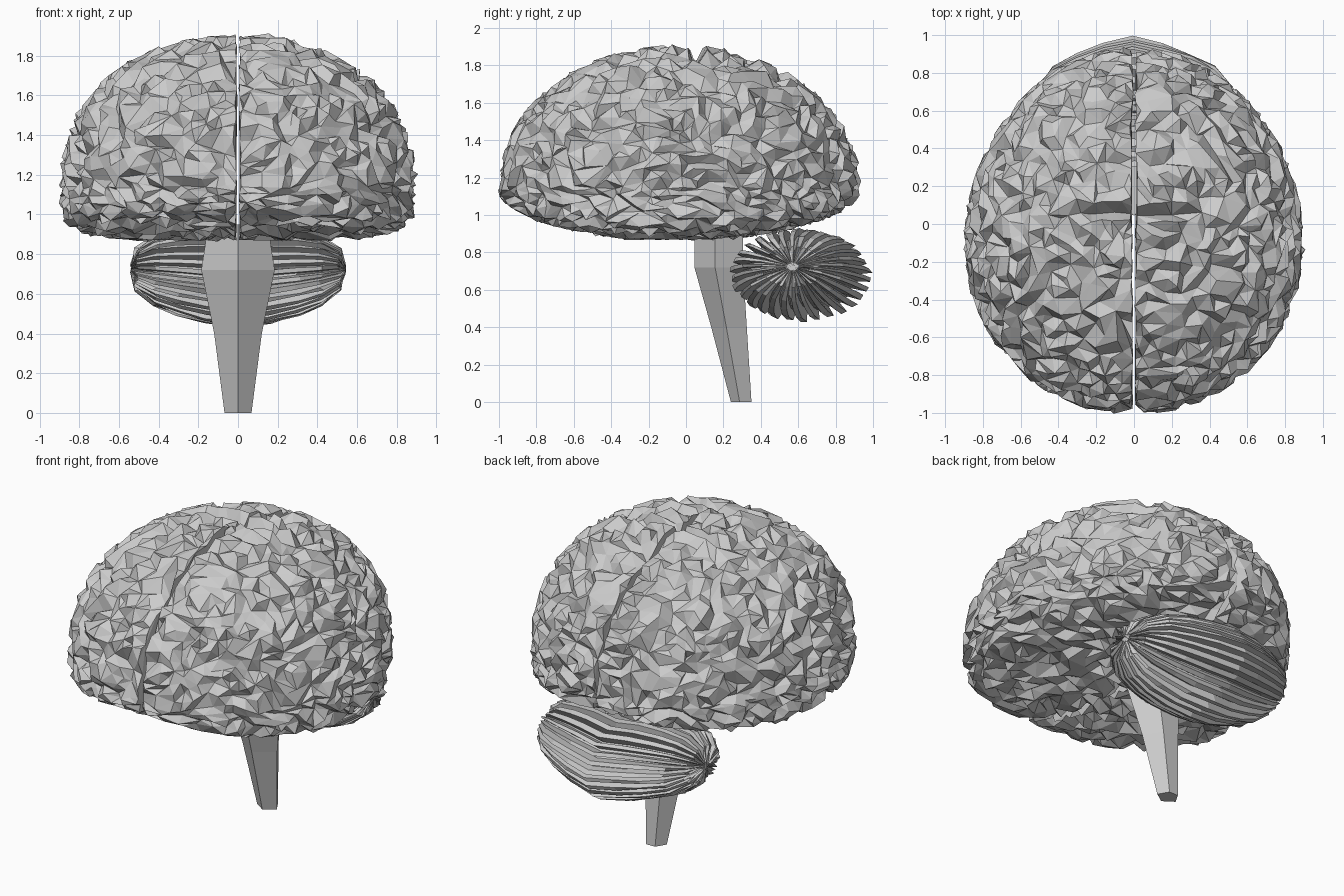
import bpy, bmesh, math, random
from mathutils import Vector, noise

if "Cube" in bpy.data.objects:
    bpy.data.objects.remove(bpy.data.objects["Cube"])

random.seed(4)


def finish(name, bm):
    bmesh.ops.recalc_face_normals(bm, faces=bm.faces)
    me = bpy.data.meshes.new(name)
    bm.to_mesh(me)
    bm.free()
    ob = bpy.data.objects.new(name, me)
    bpy.context.collection.objects.link(ob)
    return ob


def loft(name, rings):
    bm = bmesh.new()
    loops = [[bm.verts.new(p) for p in r] for r in rings]
    for a, b in zip(loops, loops[1:]):
        for i in range(len(a)):
            j = (i + 1) % len(a)
            bm.faces.new((a[i], a[j], b[j], b[i]))
    bm.faces.new(loops[0])
    bm.faces.new(loops[-1])
    return finish(name, bm)


# Brain envelope: domed above, broad and flat below
def envelope(d):
    x, y, z = d
    c = math.sqrt(max(1 - y * y, 1e-9))
    s, t = x / c, z / c
    n = 5 if z < 0 else 2.15
    r = (abs(s) ** n + abs(t) ** n) ** (-1 / n)
    s, t = s * r, t * r
    py = -0.037 + 0.978 * y
    return Vector((0.9 * c * s * (1 - 0.06 * py), py,
                   1.15 + c * t * (0.765 if z > 0 else 0.29)))


# Narrow winding furrows
def furrow(p, side):
    q = p + Vector((7.3 * side, 2.1, 0.4))
    q += 0.06 * noise.noise_vector(q * 4)
    g = 0
    for f, w, depth in ((4.5, 0.13, 0.065), (9.0, 0.2, 0.05)):
        g = max(g, depth * max(0, 1 - abs(noise.noise(q * f)) / w))
    # short central furrow across the crown
    k = abs(p.y - 0.06 + 0.03 * noise.noise(q * 6))
    if p.z > 1.55 and abs(p.x) < 0.42:
        g = max(g, 0.13 * max(0, 1 - k / 0.04) * min(1, (0.42 - abs(p.x)) / 0.2))
    return g + 0.014 * random.random()


# Hemispheres, cut flat along the middle then reduced to coarse facets
for side, name in ((1, "right_hemisphere"), (-1, "left_hemisphere")):
    bm = bmesh.new()
    bmesh.ops.create_icosphere(bm, subdivisions=6, radius=1)
    for v in bm.verts:
        d = v.co.normalized()
        p = envelope(d)
        n = Vector((d.x / 0.88, d.y / 0.96, d.z / 0.6)).normalized()
        p -= n * furrow(p, side)
        p.z = max(p.z, 0.87)
        v.co = p
    bmesh.ops.bisect_plane(bm, geom=bm.verts[:] + bm.edges[:] + bm.faces[:],
                           plane_co=(side * 0.003, 0, 0), plane_no=(side, 0, 0),
                           clear_inner=True)
    rim = [e for e in bm.edges if e.is_boundary]
    # ragged edge of the long middle fissure
    for v in {v for e in rim for v in e.verts}:
        v.co.x += side * random.uniform(0, 0.012)
    bmesh.ops.holes_fill(bm, edges=rim)
    bmesh.ops.triangulate(bm, faces=[f for f in bm.faces if len(f.verts) > 3])
    ob = finish(name, bm)
    dec = ob.modifiers.new("facets", 'DECIMATE')
    dec.ratio = 0.2

# Cerebellum: toothed rings strung along x, swept forward at the ends
TEETH = 30
teeth = []
for i in range(TEETH):
    low = random.uniform(0.76, 0.84)
    for off, r in ((0.0, low), (0.2, low), (0.35, 1.0), (0.82, 1.0)):
        a = 2 * math.pi * (i + off + random.uniform(-0.07, 0.07)) / TEETH
        teeth.append((a, r * random.uniform(0.97, 1.0)))
half = [(0.0, 1.0, 0.62), (0.16, 0.97, 0.595), (0.3, 0.87, 0.58),
        (0.42, 0.72, 0.57), (0.51, 0.45, 0.57), (0.53, 0.1, 0.57)]
stations = [(-x, s, y) for x, s, y in half[:0:-1]] + half
rings = []
for x, s, cy in stations:
    cz = 0.675 + 0.05 * abs(x) / 0.54
    ring = []
    for a, r in teeth:
        k = s * r * random.uniform(0.975, 1.01)
        ring.append((x + random.uniform(-0.015, 0.015),
                     cy + 0.375 * k * math.cos(a), cz + 0.248 * k * math.sin(a)))
    rings.append(ring)
loft("cerebellum", rings)

# Brain stem: tapered four-sided column, ridge forward, leaning back to its foot
stem = [(0.0, 0.295, 0.068, 0.055), (0.4, 0.23, 0.12, 0.095),
        (0.72, 0.175, 0.185, 0.13), (0.95, 0.175, 0.15, 0.13)]
loft("brain_stem", [[(rx * x, cy + ry * y, z)
                     for x, y in ((0, -1), (1, -0.15), (0.45, 1), (-0.45, 1), (-1, -0.15))]
                    for z, cy, rx, ry in stem])
